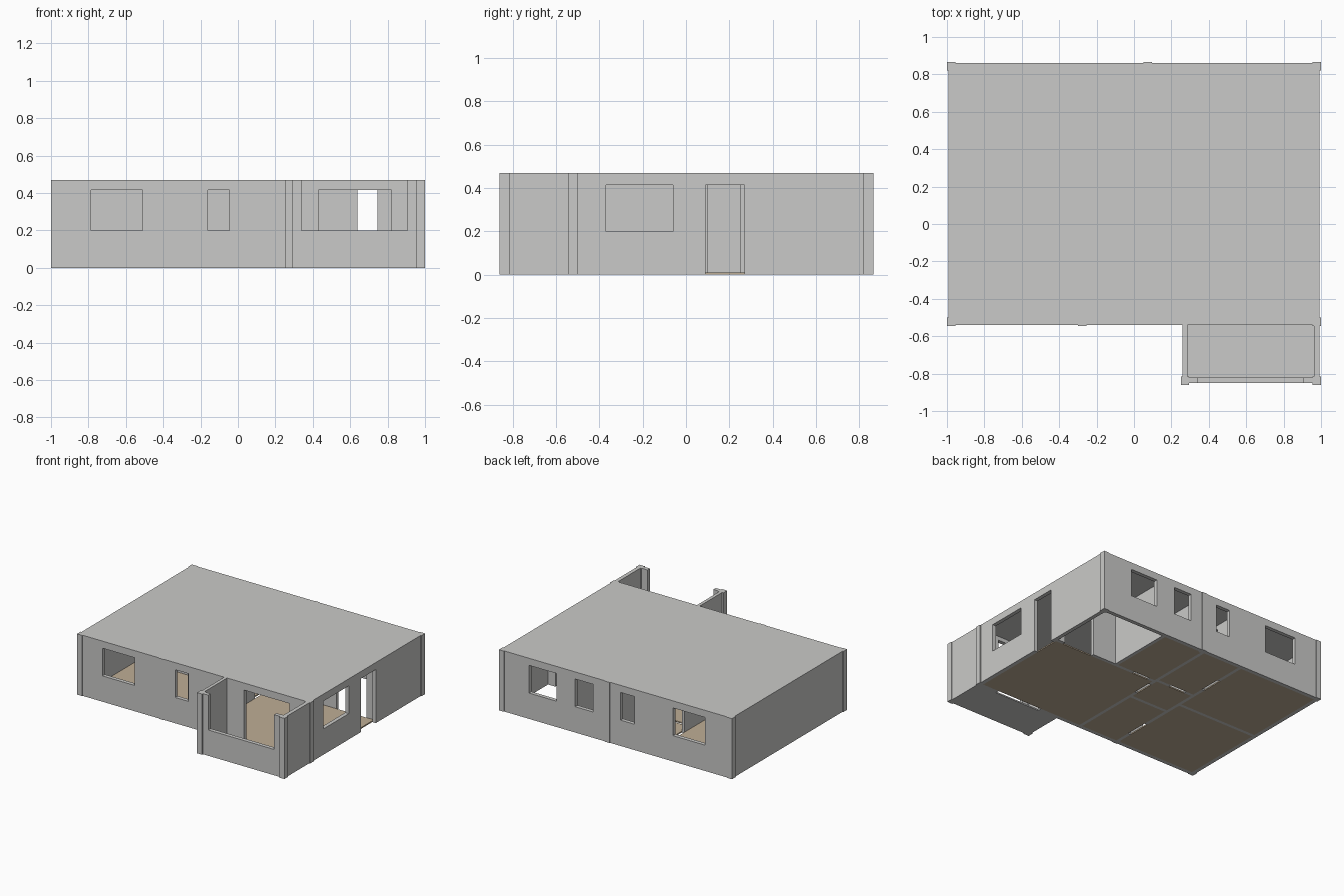
import bpy
import bmesh
from mathutils import Matrix, Vector

default = bpy.data.objects.get("Cube")
if default:
    bpy.data.objects.remove(default, do_unlink=True)


def material(name, rgb):
    mat = bpy.data.materials.new(name)
    mat.use_nodes = True
    color = (*rgb, 1)
    mat.diffuse_color = color
    bsdf = mat.node_tree.nodes["Principled BSDF"]
    bsdf.inputs["Base Color"].default_value = color
    bsdf.inputs["Roughness"].default_value = 0.9
    return mat


PLASTER = material("grey plaster", (0.59, 0.59, 0.58))
TIMBER = material("beige floor", (0.52, 0.42, 0.30))

TOP = 0.47       # full height
CEILING = 0.445  # underside of the roof slab
HEAD = 0.415     # top of doors and windows
SILL = 0.2
FLOOR = 0.01


def add_box(bm, low, high):
    low, high = Vector(low), Vector(high)
    place = Matrix.Translation((low + high) / 2) @ Matrix.Diagonal((*(high - low), 1))
    bmesh.ops.create_cube(bm, size=1, matrix=place)


def finish(name, bm, mat):
    mesh = bpy.data.meshes.new(name)
    bm.to_mesh(mesh)
    bm.free()
    mesh.materials.append(mat)
    obj = bpy.data.objects.new(name, mesh)
    bpy.context.collection.objects.link(obj)
    return obj


def box(name, low, high, mat=PLASTER):
    bm = bmesh.new()
    add_box(bm, low, high)
    return finish(name, bm, mat)


def wall(name, axis, span, faces, openings=(), height=CEILING):
    """Straight wall along x or y; each opening is (start, end, bottom, top)."""
    bm = bmesh.new()

    def piece(a, b, z0, z1):
        if b - a < 0.001 or z1 - z0 < 0.001:
            return
        low, high = (a, faces[0]), (b, faces[1])
        if axis == "y":
            low, high = low[::-1], high[::-1]
        add_box(bm, (*low, z0), (*high, z1))

    cursor = span[0]
    for a, b, z0, z1 in sorted(openings):
        piece(cursor, a, 0, height)
        piece(a, b, 0, z0)
        piece(a, b, z1, height)
        cursor = b
    piece(cursor, span[1], 0, height)
    return finish(name, bm, PLASTER)


def window(a, b):
    return (a, b, SILL, HEAD)


def door(a, b):
    return (a, b, 0, HEAD)


# Outer walls
wall("front_wall", "x", (-0.993, 0.993), (-0.54, -0.51),
     [window(-0.785, -0.51), window(-0.16, -0.045), door(0.43, 0.82)])
wall("back_wall", "x", (-0.993, 0.993), (0.83, 0.86),
     [window(-0.765, -0.49), window(-0.16, -0.04), window(0.195, 0.35), window(0.51, 0.745)])
wall("right_side_wall", "y", (-0.51, 0.83), (-0.993, -0.963))
wall("left_side_wall", "y", (-0.51, 0.83), (0.963, 0.993),
     [window(-0.37, -0.06), door(0.09, 0.27)])

# Balcony walls with an open-topped front parapet
wall("balcony_inner_wall", "y", (-0.85, -0.54), (0.26, 0.285), height=TOP)
wall("balcony_outer_wall", "y", (-0.85, -0.54), (0.963, 0.993), height=TOP)
wall("balcony_parapet", "x", (0.285, 0.963), (-0.85, -0.82),
     [(0.34, 0.905, SILL, TOP)], height=TOP)

# Corner and mid-wall columns, slightly proud of the walls
COLUMN = 0.045
columns = [(-1, 0.82), (0.955, 0.82), (0.05, 0.82), (-1, -0.545), (-0.3, -0.545),
           (0.955, -0.545), (0.25, -0.86), (0.955, -0.86)]
for number, (x, y) in enumerate(columns, 1):
    box(f"column_{number}", (x, y, 0), (x + COLUMN, y + COLUMN, TOP))

# Inner partitions
wall("bedroom_partition", "y", (-0.51, 0.83), (-0.29, -0.265),
     [door(-0.38, -0.2), door(0.43, 0.6)])
wall("living_partition", "y", (-0.51, 0.83), (0.05, 0.075), [door(0.1, 0.25)])
wall("bedroom_divider", "x", (-0.963, -0.29), (0.15, 0.175))
wall("front_bath_wall", "x", (-0.265, 0.05), (0.02, 0.045))
wall("back_bath_wall", "x", (-0.265, 0.05), (0.31, 0.335), [door(-0.2, -0.06)])
wall("kitchen_front_wall", "x", (0.075, 0.963), (0.29, 0.315),
     [door(0.12, 0.26), door(0.64, 0.9)])
wall("kitchen_side_wall", "y", (0.315, 0.83), (0.41, 0.435))

# Room floors; the kitchen is left open to the ground
rooms = {
    "front_bedroom": (-0.963, -0.51, -0.29, 0.15),
    "back_bedroom": (-0.963, 0.175, -0.29, 0.83),
    "front_bath": (-0.265, -0.51, 0.05, 0.02),
    "hall": (-0.265, 0.045, 0.05, 0.31),
    "back_bath": (-0.265, 0.335, 0.05, 0.83),
    "living_room": (0.075, -0.51, 0.963, 0.29),
    "utility_room": (0.075, 0.315, 0.41, 0.83),
}
for name, (x0, y0, x1, y1) in rooms.items():
    box(f"{name}_floor", (x0, y0, 0), (x1, y1, FLOOR), TIMBER)
box("balcony_floor", (0.285, -0.82, 0), (0.963, -0.54, FLOOR))

# Flat roof over the main block
box("roof_slab", (-0.993, -0.54, CEILING), (0.993, 0.86, TOP))
